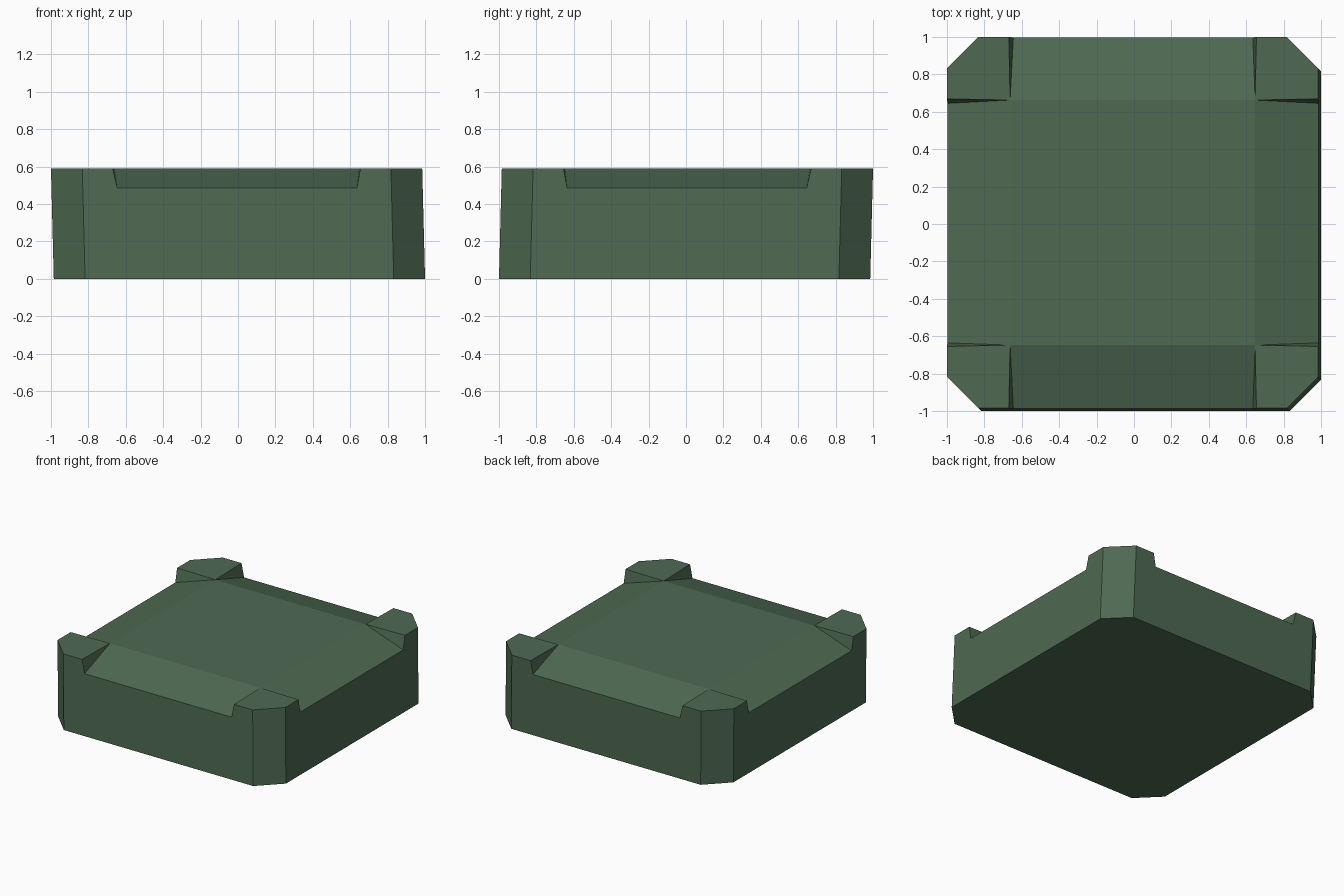
import bpy, bmesh
from mathutils import Vector, Matrix
from math import radians

if "Cube" in bpy.data.objects:
    bpy.data.objects.remove(bpy.data.objects["Cube"])

H = 0.59        # full height (deck and corner posts)
LIP = 0.485     # height of the outer edge between posts
R = 0.9925      # half width
K = 0.825       # where the corner chamfer starts
C = 0.655       # half width of flat deck centre
WT, WB = 0.662, 0.64   # notch half width at top and bottom
LEAN = 0.0075   # slight lean of the whole block

bm = bmesh.new()


def face(points, turn=0):
    rot = Matrix.Rotation(radians(90 * turn), 3, 'Z')
    bm.faces.new([bm.verts.new(rot @ Vector(p)) for p in points])


for t in range(4):
    # outer side wall with notch between the corner posts
    face([(-K, -R, 0), (K, -R, 0), (K, -R, H), (WT, -R, H), (WB, -R, LIP),
          (-WB, -R, LIP), (-WT, -R, H), (-K, -R, H)], t)
    # chamfered corner
    face([(K, -R, 0), (R, -K, 0), (R, -K, H), (K, -R, H)], t)
    # ramp from deck down to the lip
    face([(-WB, -R, LIP), (WB, -R, LIP), (C, -C, H), (-C, -C, H)], t)
    # inner walls of the posts beside the ramp
    face([(WB, -R, LIP), (WT, -R, H), (C, -C, H)], t)
    face([(-WT, -R, H), (-WB, -R, LIP), (-C, -C, H)], t)
    # flat top of the corner post
    face([(C, -C, H), (WT, -R, H), (K, -R, H), (R, -K, H), (R, -WT, H)], t)

# flat deck centre and underside
face([(-C, -C, H), (C, -C, H), (C, C, H), (-C, C, H)])
face([(-K, -R, 0), (-R, -K, 0), (-R, K, 0), (-K, R, 0),
      (K, R, 0), (R, K, 0), (R, -K, 0), (K, -R, 0)])

bmesh.ops.remove_doubles(bm, verts=bm.verts[:], dist=0.0005)
bmesh.ops.recalc_face_normals(bm, faces=bm.faces[:])

# lean the block slightly towards the back left
for v in bm.verts:
    s = LEAN * (2 * v.co.z / H - 1)
    v.co.x -= s
    v.co.y += s

mesh = bpy.data.meshes.new("slab_block")
bm.to_mesh(mesh)
bm.free()
mat = bpy.data.materials.new("dark_green")
mat.diffuse_color = (0.077, 0.143, 0.084, 1)
mat.use_nodes = True
mat.node_tree.nodes["Principled BSDF"].inputs["Base Color"].default_value = mat.diffuse_color
mesh.materials.append(mat)
bpy.context.collection.objects.link(bpy.data.objects.new("slab_block", mesh))
